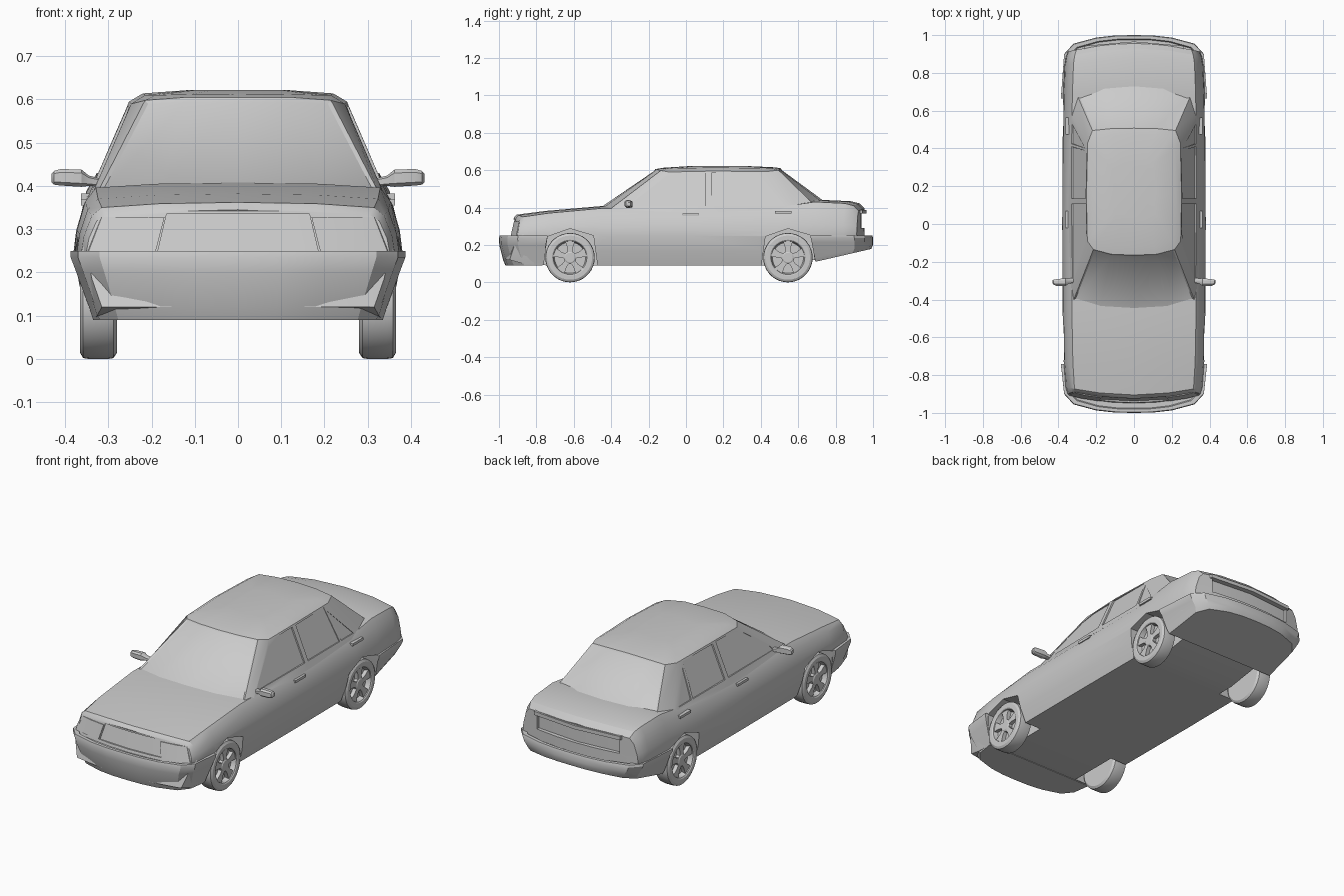
import bpy, bmesh, math

if "Cube" in bpy.data.objects:
    bpy.data.objects.remove(bpy.data.objects["Cube"])

SIDES = (("right", 1), ("left", -1))
WHEELS = (("front", -0.62), ("rear", 0.545))


def skin(bm, rings, caps=True):
    """Bridge closed rings of points into a skin."""
    rows = [[bm.verts.new(p) for p in r] for r in rings]
    n = len(rows[0])
    for a, b in zip(rows, rows[1:]):
        for i in range(n):
            j = (i + 1) % n
            bm.faces.new((a[i], a[j], b[j], b[i]))
    if caps:
        bm.faces.new(rows[0])
        bm.faces.new(rows[-1])
    return rows


def mirrored(half):
    return half + [(-x, y, z) for x, y, z in reversed(half) if x > 1e-6]


def finish(name, bm):
    bmesh.ops.recalc_face_normals(bm, faces=bm.faces)
    me = bpy.data.meshes.new(name)
    bm.to_mesh(me)
    bm.free()
    ob = bpy.data.objects.new(name, me)
    bpy.context.collection.objects.link(ob)
    return ob


def solid(name, rings):
    bm = bmesh.new()
    skin(bm, rings)
    return finish(name, bm)


def activate(ob):
    bpy.ops.object.select_all(action='DESELECT')
    ob.select_set(True)
    bpy.context.view_layer.objects.active = ob


def cut(ob, rings):
    cutter = solid("cutter", rings)
    cutter.hide_render = True
    mod = ob.modifiers.new("cut", 'BOOLEAN')
    mod.operation, mod.solver, mod.object = 'DIFFERENCE', 'EXACT', cutter
    activate(ob)
    bpy.ops.object.modifier_apply(modifier=mod.name)
    bpy.data.objects.remove(cutter)


# Lower body: sections along y (y, half width, top z, bottom z)
def section(y, w, t, zb):
    h = t - 0.25
    return mirrored([(0.9 * w, y, zb), (0.965 * w, y, (zb + 0.25) / 2), (w, y, 0.25),
                     (0.985 * w, y, 0.25 + 0.3 * h), (0.935 * w, y, 0.25 + 0.72 * h),
                     (0.87 * w, y, t - 0.012), (0.5 * w, y, t - 0.003), (0, y, t)])


stations = [(-0.945, .35, .345, .12), (-0.905, .362, .362, .1), (-0.75, .372, .382, .09),
            (-0.45, .378, .408, .09), (0, .38, .405, .09), (0.5, .378, .415, .09),
            (0.7, .375, .442, .12), (0.88, .368, .434, .17), (0.93, .36, .422, .19),
            (0.955, .35, .395, .2)]
bm = bmesh.new()
rows = skin(bm, [section(*s) for s in stations], caps=False)
cross = []
for r in (rows[0], rows[-1]):
    n = len(r)
    for i in range(6):
        bm.faces.new((r[i], r[i + 1], r[n - 2 - i], r[n - 1 - i]))
    bm.faces.new((r[6], r[7], r[8]))
    cross += [bm.edges.get((r[i], r[n - 1 - i])) for i in range(7)]
bmesh.ops.subdivide_edges(bm, edges=cross, cuts=5, use_grid_fill=True)
for v in bm.verts:                      # bow both ends, lean the nose back
    x, y, z = v.co
    f = max(0, min(1, (abs(y) - 0.6) / 0.33))
    v.co.y -= math.copysign(0.045 * f * (x / 0.36) ** 2, y)
    if y < -0.94:
        v.co.y += 0.25 * (z - 0.25)
body = finish("lower_body", bm)

# Wheel wells
for _, yc in WHEELS:
    arch = [(-.15, .03), (-.12, .245), (0, .287), (.125, .25), (.155, .03)]
    for _, s in SIDES:
        cut(body, [[(s * x, yc + a, z) for a, z in arch] for x in (.24, .5)])

# Grille and boot panel recesses
cut(body, [mirrored([(0, -.937, .25), (.185, -.928, .25), (.185, -1.1, .25)]),
           mirrored([(0, -.916, .335), (.165, -.908, .335), (.165, -1.1, .335)])])
cut(body, [mirrored([(0, .938, z), (.25, .916, z), (.25, 1.1, z)]) for z in (.29, .37)])

# Cabin with roof
base = [(0, -.465, .40), (.18, -.45, .40), (.325, -.415, .385), (.34, -.36, .375),
        (.347, .1, .375), (.34, .6, .385), (.30, .68, .42), (.16, .735, .43), (0, .745, .435)]
eave = [(0, -.165, .605), (.12, -.16, .605), (.215, -.135, .598), (.247, -.09, .59),
        (.252, .15, .595), (.245, .43, .592), (.22, .495, .60), (.12, .505, .607), (0, .507, .61)]
roof = [(0, -.12, .613), (.11, -.115, .612), (.19, -.09, .61), (.215, -.05, .61),
        (.22, .15, .614), (.215, .40, .61), (.19, .46, .61), (.11, .47, .613), (0, .475, .615)]
crown = [(x * .5, .17 + (y - .17) * .5, .622) for x, y, z in roof]
bm = bmesh.new()
skin(bm, [mirrored(r) for r in (base, eave, roof, crown)])
bmesh.ops.recalc_face_normals(bm, faces=bm.faces)
# Windscreen and rear window set slightly into their frames
for test in (lambda c: c.y < -.22, lambda c: c.y > .53):
    glass = [f for f in bm.faces if len(f.verts) == 4 and test(f.calc_center_median())
             and abs(f.calc_center_median().x) < .235]
    bmesh.ops.inset_region(bm, faces=glass, thickness=.012, depth=-.005)
cabin = finish("cabin", bm)

# Side windows
windows = [[(-.29, .41), (-.27, .44), (-.11, .56), (-.03, .582), (.105, .586), (.105, .41)],
           [(.135, .41), (.135, .586), (.385, .584), (.41, .41)],
           [(.425, .41), (.402, .56), (.53, .41)]]
for _, s in SIDES:
    for w in windows:
        cut(cabin, [[(s * (.345 - .44 * (z - .38) + d), y, z) for y, z in w] for d in (-.008, .06)])


# Bumpers: plan outline at several levels (x scale, y shift, z, end y)
def bumper(name, s, levels, rise):
    plan = [(0, 1.0), (.1, .998), (.2, .987), (.32, .955), (.37, .9)]
    rings = []
    for sx, dy, z, end in levels:
        pts = [(x * sx, y + dy) for x, y in plan] + [(.387 * sx, end)]
        rings.append(mirrored([(x, s * y, z + (rise * (y - end) if z < .2 else 0)) for x, y in pts]))
    return solid(name, rings)


front_bumper = bumper("front_bumper", -1, [(.865, -.035, .09, .768), (.89, -.022, .12, .762),
                      (.965, -.002, .199, .75), (1, 0, .235, .742), (1, -.004, .25, .74),
                      (.95, -.02, .25, .745), (.94, -.025, .235, .75)], 0)
rear_bumper = bumper("rear_bumper", 1, [(.88, -.01, .11, .692), (.91, 0, .13, .688),
                     (.97, 0, .215, .672), (1, 0, .238, .667), (1, -.004, .25, .665),
                     (.95, -.02, .25, .67), (.94, -.025, .235, .675)], .23)

# Trim bar above the boot recess
parts = [body, cabin, front_bumper, rear_bumper]
parts.append(solid("boot_trim", [mirrored([(0, .966, z), (.26, .943, z), (.27, .91, z)])
                                 for z in (.368, .388)]))

for side, s in SIDES:
    # Headlights wrapping the corners
    low = [(.19, -.937), (.28, -.923), (.345, -.907), (.362, -.87), (.19, -.88)]
    top = [(.17, -.919), (.26, -.907), (.315, -.892), (.333, -.86), (.17, -.86)]
    parts.append(solid(side + "_headlight", [[(s * x, y, .25) for x, y in low],
                                             [(s * x, y, .328) for x, y in top]]))
    # Door handles
    for end, y, z in (("front", .025, .362), ("rear", .52, .375)):
        parts.append(solid(f"{side}_{end}_door_handle",
                           [[(s * x, y + a, z + b) for a, b in
                             ((-.045, -.007), (.045, -.007), (.045, .007), (-.045, .007))]
                            for x in (.33, .363)]))
    # Mirrors: oval sections running outward (x, y, z, half depth, half height)
    rings = []
    for x, y, z, dy, dz in ((.30, -.295, .405, .012, .008), (.345, -.302, .412, .014, .012),
                            (.362, -.307, .418, .02, .02), (.41, -.31, .42, .018, .019),
                            (.425, -.308, .419, .014, .016), (.431, -.305, .418, .008, .01)):
        rings.append([(s * x, y + dy * a, z + dz * b) for a, b in
                      ((1, -.7), (1, .7), (.5, 1), (-.5, 1), (-1, .6), (-1, -.6), (-.5, -1), (.5, -1))])
    parts.append(solid(side + "_mirror", rings))

    # Wheels: turned tyre and rim, hub and five spokes
    for end, yc in WHEELS:
        bm = bmesh.new()

        def circle(x, r, n=36):
            return [(s * x, yc + r * math.cos(math.tau * i / n),
                     .132 + r * math.sin(math.tau * i / n)) for i in range(n)]

        skin(bm, [circle(x, r) for x, r in ((.28, .118), (.288, .13), (.3, .132), (.345, .132),
                  (.358, .13), (.365, .118), (.365, .096), (.361, .09), (.335, .083))])
        skin(bm, [circle(x, r, 20) for x, r in ((.33, .034), (.354, .034), (.359, .026))])
        for k in range(5):
            a = math.radians(90 + 72 * k)
            c, d = math.cos(a), math.sin(a)
            shape = [(.015, -.014), (.05, -.014), (.088, -.026), (.088, .026), (.05, .014), (.015, .014)]
            skin(bm, [[(s * x, yc + r * c - w * d, .132 + r * d + w * c) for r, w in shape]
                      for x in (.33, .356)])
        parts.append(finish(f"{side}_{end}_wheel", bm))

# Smooth curved surfaces, keep creases
for ob in parts:
    activate(ob)
    bpy.ops.object.shade_smooth_by_angle(angle=math.radians(28))
